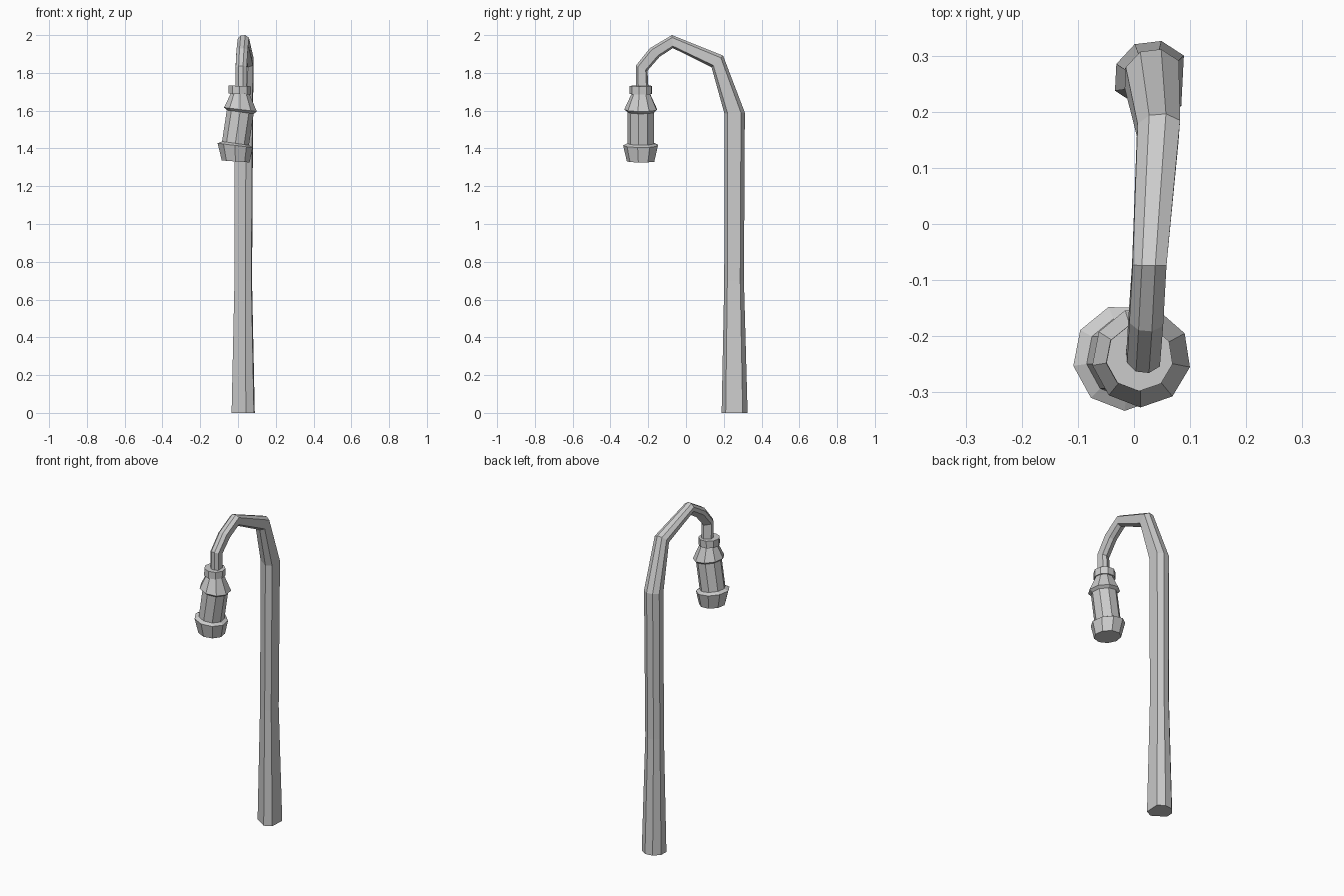
import bpy
import bmesh
from math import sin, cos, radians
from mathutils import Vector

cube = bpy.data.objects.get("Cube")
if cube:
    bpy.data.objects.remove(cube)

grey = bpy.data.materials.new("weathered_grey")
grey.use_nodes = True
colour = (0.6, 0.6, 0.6, 1)
grey.diffuse_color = colour
grey.node_tree.nodes["Principled BSDF"].inputs["Base Color"].default_value = colour


def ring(centre, radius, u, v, angles):
    return [Vector(centre) + radius * (cos(radians(a)) * u + sin(radians(a)) * v)
            for a in angles]


def loft(name, rings):
    """Skin a stack of equal-sized rings and cap both ends."""
    bm = bmesh.new()
    loops = [[bm.verts.new(p) for p in r] for r in rings]
    n = len(loops[0])
    for low, high in zip(loops, loops[1:]):
        for i in range(n):
            j = (i + 1) % n
            bm.faces.new((low[i], low[j], high[j], high[i]))
    bm.faces.new(loops[0])
    bm.faces.new(loops[-1])
    bmesh.ops.recalc_face_normals(bm, faces=bm.faces)
    mesh = bpy.data.meshes.new(name)
    bm.to_mesh(mesh)
    bm.free()
    mesh.materials.append(grey)
    obj = bpy.data.objects.new(name, mesh)
    bpy.context.collection.objects.link(obj)
    return obj


# Post and hooked arm: x, y, z, radius, turn of the cross-section towards the front
post_path = [
    (0.033, 0.258, 0.0, 0.07, 0),
    (0.032, 0.255, 0.7, 0.053, 0),
    (0.036, 0.258, 1.587, 0.055, 3),
    (0.047, 0.166, 1.861, 0.044, 45),
    (0.03, -0.072, 1.966, 0.035, 94),
    (0.024, -0.166, 1.908, 0.035, 138),
    (0.019, -0.235, 1.825, 0.034, 157),
    (0.018, -0.232, 1.71, 0.034, 180),
]
# Uneven seven-sided section: wide flats on two sides
post_angles = (37, 77, 117, 157, 197, 277, 317)
loft("post_and_arm", [
    ring((x, y, z), r, Vector((1, 0, 0)),
         Vector((0, cos(radians(t)), sin(radians(t)))), post_angles)
    for x, y, z, r, t in post_path])


def lathe(name, profile):
    """Nine-sided stack; each entry is x, z, radius, sideways tilt."""
    angles = [29 + 40 * i for i in range(9)]
    loft(name, [
        ring((x, -0.238, z), r,
             Vector((cos(radians(t)), 0, -sin(radians(t)))),
             Vector((0, 1, 0)), angles)
        for x, z, r, t in profile])


# Collar around the end of the arm
lathe("lantern_collar", [
    (0.009, 1.688, 0.06, 2),
    (0.01, 1.731, 0.06, 2),
])

# Hanging lantern: base, lower rim, body, upper rim, shoulder
lathe("lantern", [
    (-0.012, 1.331, 0.075, 4),
    (-0.015, 1.416, 0.095, 7),
    (-0.013, 1.427, 0.073, 8),
    (0.012, 1.593, 0.073, 8),
    (0.013, 1.606, 0.089, 7),
    (0.012, 1.69, 0.05, 3),
])
